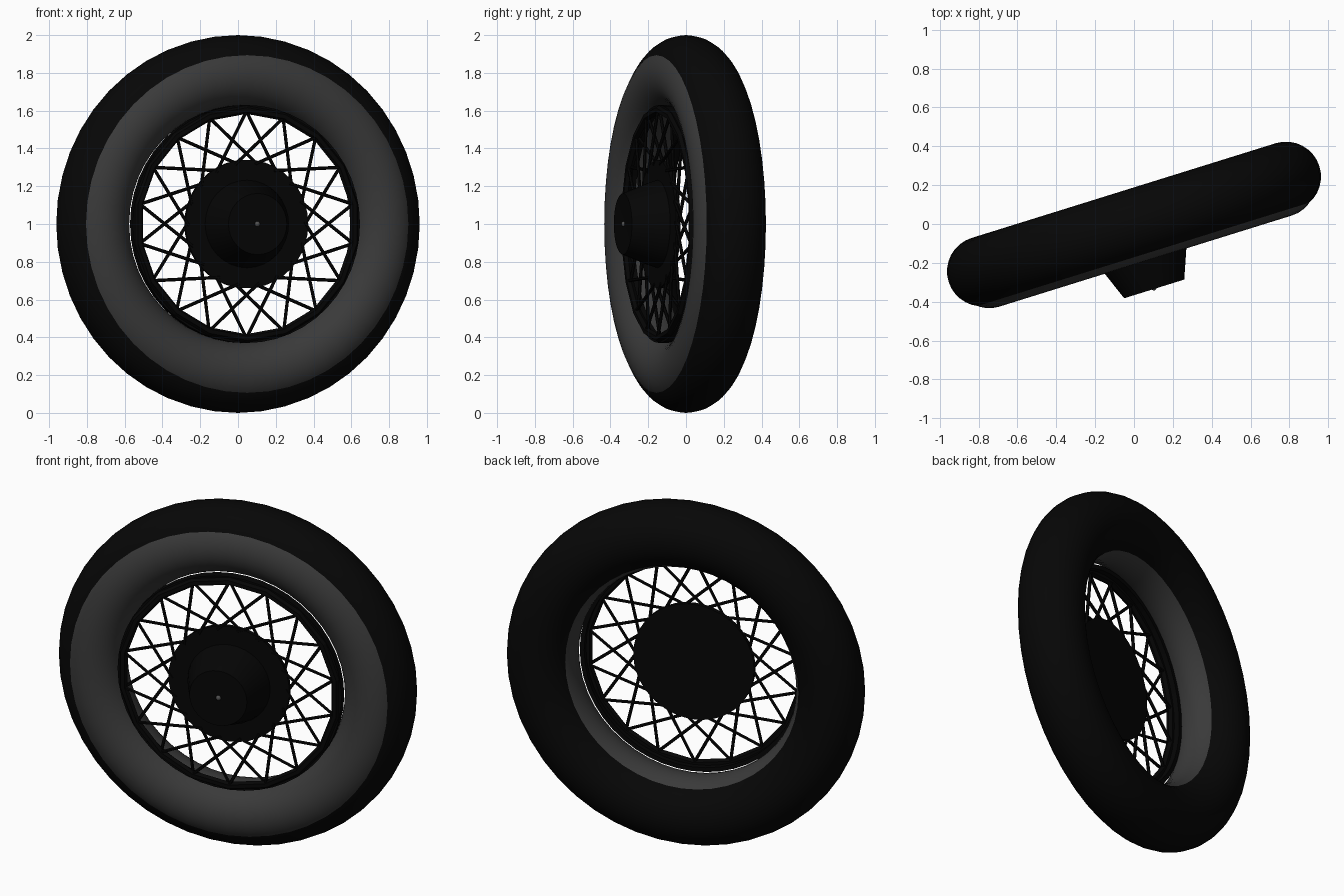
import bpy
import bmesh
from math import sin, cos, radians, pi
from mathutils import Vector, Matrix

cube = bpy.data.objects.get("Cube")
if cube:
    bpy.data.objects.remove(cube, do_unlink=True)

YAW = radians(17.3)      # the wheel is turned about the vertical
PLANE = 0.15             # how far the rim and hub sit in front of the tyre centre
SPOKE_POINTS = 18


def material(name, level):
    m = bpy.data.materials.new(name)
    m.use_nodes = True
    colour = (level, level, level, 1)
    m.diffuse_color = colour
    m.node_tree.nodes["Principled BSDF"].inputs["Base Color"].default_value = colour
    return m


rubber = material("black rubber", 0.002)
sidewall = material("grey sidewall", 0.042)
metal = material("black metal", 0.0015)
pin_grey = material("pin grey", 0.08)


def finish(name, bm, mat, smooth=None):
    bmesh.ops.recalc_face_normals(bm, faces=bm.faces)
    mesh = bpy.data.meshes.new(name)
    bm.to_mesh(mesh)
    bm.free()
    ob = bpy.data.objects.new(name, mesh)
    bpy.context.collection.objects.link(ob)
    mesh.materials.append(mat)
    ob.location.z = 1
    ob.rotation_euler.z = YAW
    if smooth:
        bpy.ops.object.select_all(action="DESELECT")
        ob.select_set(True)
        bpy.context.view_layer.objects.active = ob
        bpy.ops.object.shade_smooth_by_angle(angle=radians(smooth))


def lathe(name, profile, sides, mat, closed=False, smooth=None):
    """Turn (radius, forward) points about the axle."""
    bm = bmesh.new()
    rings = []
    for r, d in profile:
        if r == 0:
            rings.append([bm.verts.new((0, -d, 0))] * sides)
        else:
            rings.append([bm.verts.new((r * sin(2 * pi * i / sides), -d,
                                        r * cos(2 * pi * i / sides))) for i in range(sides)])
    n = len(rings)
    for k in range(n if closed else n - 1):
        a, b = rings[k], rings[(k + 1) % n]
        for i in range(sides):
            j = (i + 1) % sides
            bm.faces.new(list(dict.fromkeys((a[i], a[j], b[j], b[i]))))
    finish(name, bm, mat, smooth)


def tube(name, major, minor, forward, sides, steps, mat, smooth=None):
    """Ring with a round cross-section."""
    turns = [2 * pi * i / steps for i in range(steps)]
    section = [(major + minor * cos(t), forward + minor * sin(t)) for t in turns]
    lathe(name, section, sides, mat, closed=True, smooth=smooth)


# Tyre, and the slightly smaller grey sidewall ring bulging out of its front and inside
tube("tyre", 0.82, 0.18, 0, 48, 32, rubber, smooth=60)
tube("sidewall", 0.79, 0.17, 0.03, 48, 32, sidewall, smooth=60)

# Rim: faceted ring that holds the spokes, and a smooth band behind it
tube("spoke_ring", 0.605, 0.022, PLANE, SPOKE_POINTS, 6, metal)
lathe("rim_band", [(0.605, 0.1), (0.63, 0.1), (0.63, 0.15), (0.605, 0.15)], 48, metal,
      closed=True, smooth=30)

# Hub: flat flange with a tapered cap
lathe("hub_flange", [(0, PLANE - 0.015), (0.34, PLANE - 0.015), (0.34, PLANE + 0.01),
                     (0, PLANE + 0.01)], 40, metal, smooth=30)
lathe("hub_cap", [(0, PLANE), (0.235, PLANE), (0.222, 0.195), (0.162, 0.35), (0, 0.345)],
      32, metal, smooth=30)

# Pin in the middle of the cap
bm = bmesh.new()
bmesh.ops.create_uvsphere(bm, u_segments=12, v_segments=8, radius=0.015,
                          matrix=Matrix.Translation((0, -0.343, 0)))
finish("cap_pin", bm, pin_grey, smooth=60)

# Spokes: a crossing pair from every rim point to the edge of the flange
bm = bmesh.new()
for i in range(SPOKE_POINTS):
    t = 2 * pi * i / SPOKE_POINTS
    for side in (-1, 1):
        h = t + side * radians(32)
        y = -PLANE + side * 0.006
        outer = Vector((0.6 * sin(t), y, 0.6 * cos(t)))
        inner = Vector((0.32 * sin(h), y, 0.32 * cos(h)))
        run = inner - outer
        place = (Matrix.Translation((outer + inner) / 2)
                 @ run.to_track_quat("Z", "Y").to_matrix().to_4x4())
        bmesh.ops.create_cone(bm, cap_ends=True, segments=6, radius1=0.009, radius2=0.009,
                              depth=run.length, matrix=place)
finish("spokes", bm, metal)
